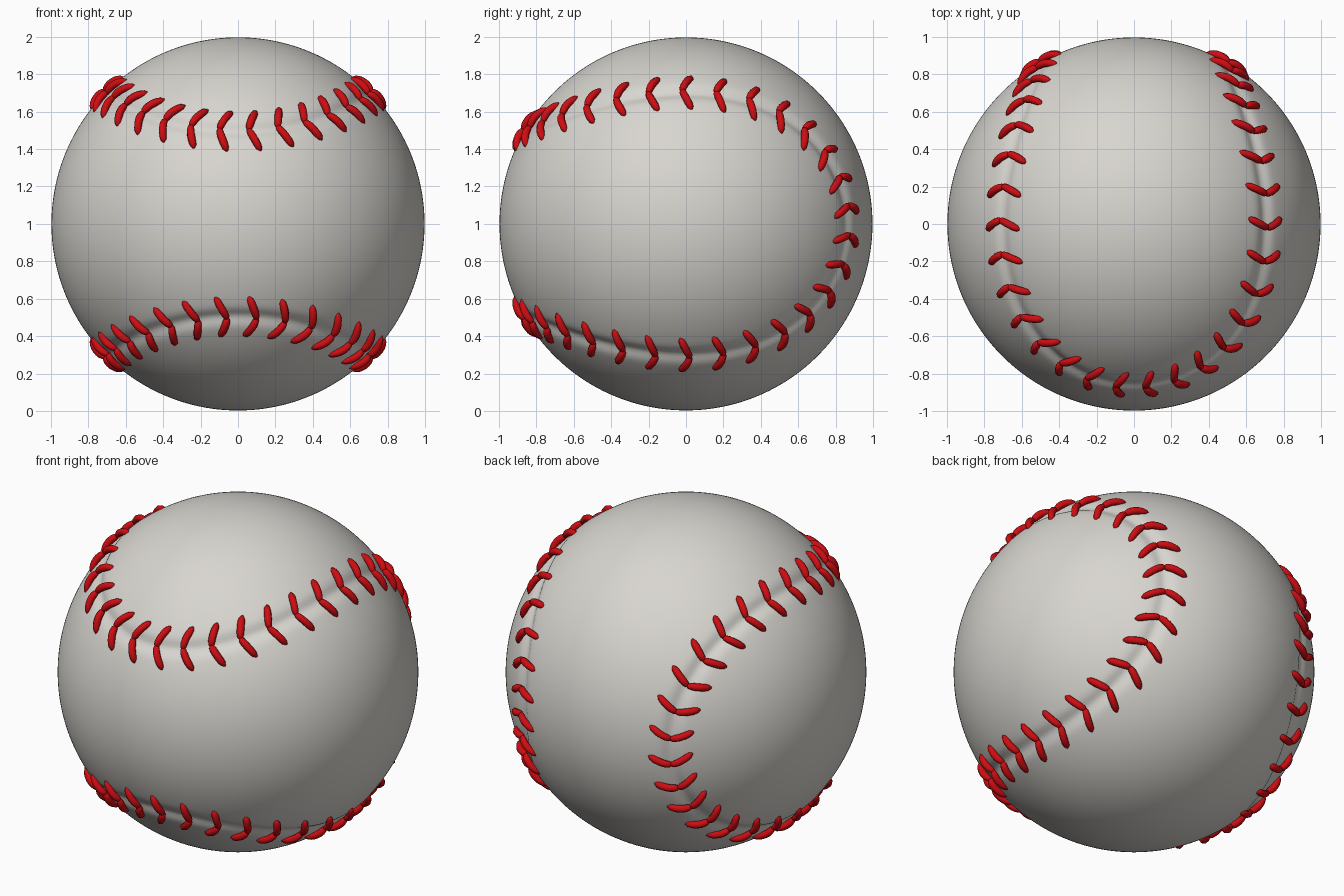
import bpy, bmesh, math
from mathutils import Vector, kdtree

if "Cube" in bpy.data.objects:
    bpy.data.objects.remove(bpy.data.objects["Cube"])

CENTRE = Vector((0, 0, 1))
A, B = 0.75, 0.25          # seam curve shape (lies on the unit sphere)
STITCHES = 60


def material(name, rgb):
    m = bpy.data.materials.new(name)
    m.diffuse_color = (*rgb, 1)
    m.use_nodes = True
    m.node_tree.nodes["Principled BSDF"].inputs["Base Color"].default_value = m.diffuse_color
    return m


def seam(t):
    return Vector((A * math.sin(t) + B * math.sin(3 * t),
                   -2 * math.sqrt(A * B) * math.cos(2 * t),
                   A * math.cos(t) - B * math.cos(3 * t)))


def finish(name, bm, mat):
    me = bpy.data.meshes.new(name)
    bm.to_mesh(me)
    bm.free()
    for p in me.polygons:
        p.use_smooth = True
    me.materials.append(mat)
    ob = bpy.data.objects.new(name, me)
    ob.location = CENTRE
    bpy.context.collection.objects.link(ob)
    return ob


leather = material("off_white_leather", (0.69, 0.67, 0.63))
thread = material("red_thread", (0.62, 0.004, 0.006))

# Leather ball with a shallow valley along the seam
samples = 1500
tree = kdtree.KDTree(samples)
for i in range(samples):
    tree.insert(seam(2 * math.pi * i / samples), i)
tree.balance()
bm = bmesh.new()
bmesh.ops.create_icosphere(bm, subdivisions=7, radius=1)
for v in bm.verts:
    n = v.co.normalized()
    d = tree.find(n)[2]
    v.co = n * (0.997 - 0.018 * math.exp(-(d / 0.04) ** 2))
finish("ball", bm, leather)

# Stitches: a chevron of two arched threads across the seam
bm = bmesh.new()
RINGS, SIDES = 8, 8


def thread_arm(origin, along, across, side):
    """Rounded tube from the seam outwards, hugging the ball."""
    rings = []
    path = []
    for k in range(RINGS + 1):
        u = k / RINGS
        p = origin + across * side * (-0.008 + 0.132 * u) + along * (0.022 - 0.055 * u ** 1.3)
        path.append(p.normalized() * (0.985 + 0.029 * math.sin(math.pi * (0.2 + 0.75 * u))))
    for k, p in enumerate(path):
        u = k / RINGS
        tangent = (path[min(k + 1, RINGS)] - path[max(k - 1, 0)]).normalized()
        up = (p - tangent * p.dot(tangent)).normalized()
        flank = tangent.cross(up)
        r = 0.021 * max(0.35, (1 - abs(2 * u - 1) ** 4) ** 0.5)
        rings.append([bm.verts.new(p + (flank * math.cos(a) + up * math.sin(a)) * r)
                      for a in (2 * math.pi * s / SIDES for s in range(SIDES))])
    for lo, hi in zip(rings, rings[1:]):
        for s in range(SIDES):
            q = (s + 1) % SIDES
            bm.faces.new((lo[s], lo[q], hi[q], hi[s]))
    bm.faces.new(rings[0][::-1])
    bm.faces.new(rings[-1])


for i in range(STITCHES):
    t = 2 * math.pi * (i + 0.5) / STITCHES
    o = seam(t)
    along = (seam(t - 0.01) - seam(t + 0.01)).normalized()
    across = o.cross(along).normalized()
    for side in (-1, 1):
        thread_arm(o, along, across, side)
bmesh.ops.recalc_face_normals(bm, faces=bm.faces)
finish("seam_stitches", bm, thread)
